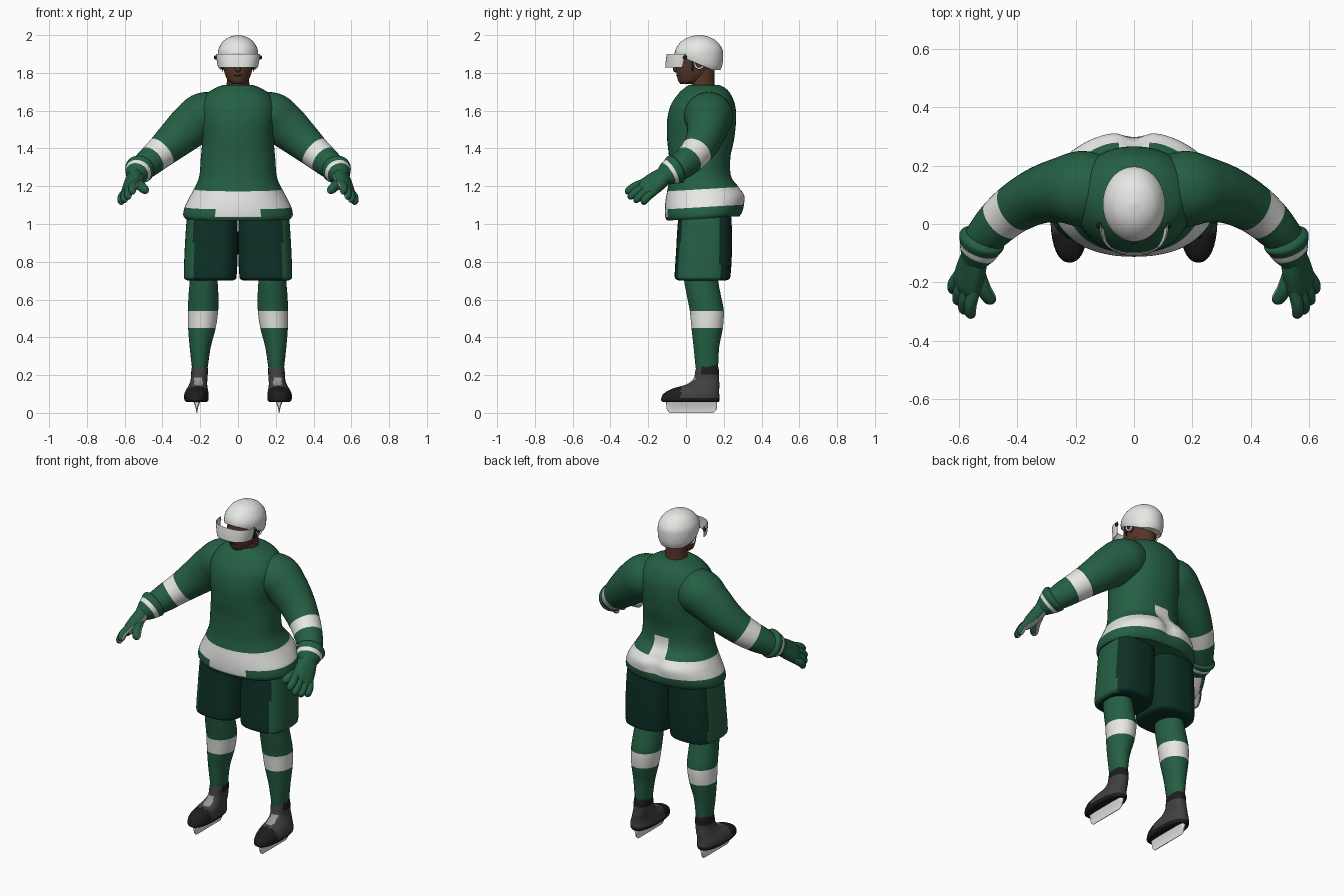
import bpy, bmesh, math
from mathutils import Vector

if "Cube" in bpy.data.objects:
    bpy.data.objects.remove(bpy.data.objects["Cube"], do_unlink=True)

PALETTE = {
    "jersey_green": (0.018, 0.115, 0.057),
    "dark_green": (0.004, 0.030, 0.020),
    "white": (0.80, 0.80, 0.78),
    "skin_brown": (0.095, 0.036, 0.020),
    "boot_grey": (0.050, 0.052, 0.052),
    "black": (0.012, 0.012, 0.013),
    "tongue_beige": (0.32, 0.31, 0.26),
    "palm_grey": (0.50, 0.49, 0.46),
}
MATS = {}
for label, rgb in PALETTE.items():
    m = bpy.data.materials.new(label)
    m.use_nodes = True
    m.diffuse_color = (*rgb, 1)
    m.node_tree.nodes["Principled BSDF"].inputs["Base Color"].default_value = (*rgb, 1)
    MATS[label] = m


def finish(name, bm, rule, mirror=False, shell=0):
    """Colour the faces by rule(t, centre, normal), smooth, add modifiers."""
    bmesh.ops.recalc_face_normals(bm, faces=bm.faces)
    bm.normal_update()
    layer = bm.faces.layers.float.get("t")
    used = []
    for f in bm.faces:
        key = rule
        if callable(rule):
            key = rule(f[layer], f.calc_center_median(), f.normal)
        if key not in used:
            used.append(key)
        f.material_index = used.index(key)
    if layer:
        bm.faces.layers.float.remove(layer)
    mesh = bpy.data.meshes.new(name)
    bm.to_mesh(mesh)
    bm.free()
    for key in used:
        mesh.materials.append(MATS[key])
    ob = bpy.data.objects.new(name, mesh)
    bpy.context.collection.objects.link(ob)
    bpy.ops.object.select_all(action="DESELECT")
    ob.select_set(True)
    bpy.context.view_layer.objects.active = ob
    bpy.ops.object.shade_smooth_by_angle(angle=math.radians(45))
    if shell:
        ob.modifiers.new("shell", "SOLIDIFY").thickness = shell
    if mirror:
        ob.modifiers.new("mirror", "MIRROR")
    return ob


def spline(p, t):
    i = min(int(t), len(p) - 2)
    u = t - i
    a, b, c, d = (p[max(0, min(len(p) - 1, i + k))] for k in (-1, 0, 1, 2))
    return [0.5 * (2*q + (r - o)*u + (2*o - 5*q + 4*r - s)*u*u + (3*q - o - 3*r + s)*u**3)
            for o, q, r, s in zip(a, b, c, d)]


def loft(name, sections, rule, side=None, power=2, steps=6, seg=40, warp=None,
         caps=True, trim=None, **kw):
    """Skin ellipses (x, y, z, a, b): level rings, or across the path if side is given."""
    bm = bmesh.new()
    layer = bm.faces.layers.float.new("t")
    count = (len(sections) - 1) * steps
    samples = [spline(sections, i / steps) for i in range(count + 1)]
    rings = []
    for i, s in enumerate(samples):
        ctr = Vector(s[:3])
        u, v = Vector((1, 0, 0)), Vector((0, 1, 0))
        if side:
            tan = Vector(samples[min(i + 1, count)][:3]) - Vector(samples[max(i - 1, 0)][:3])
            tan.normalize()
            u = Vector(side)
            u = (u - tan * u.dot(tan)).normalized()
            v = tan.cross(u)
        ring = []
        for k in range(seg):
            ang = 2 * math.pi * k / seg
            c, d = math.cos(ang), math.sin(ang)
            co = (ctr + u * s[3] * math.copysign(abs(c) ** (2 / power), c)
                  + v * s[4] * math.copysign(abs(d) ** (2 / power), d))
            ring.append(bm.verts.new(warp(co) if warp else co))
        rings.append(ring)
    for i in range(count):
        for k in range(seg):
            n = (k + 1) % seg
            f = bm.faces.new((rings[i][k], rings[i][n], rings[i + 1][n], rings[i + 1][k]))
            f[layer] = (i + 0.5) / steps
    if caps:
        bm.faces.new(rings[0])
        bm.faces.new(rings[-1])[layer] = len(sections) - 1
    if trim:
        bmesh.ops.bisect_plane(bm, geom=bm.verts[:] + bm.edges[:] + bm.faces[:],
                               plane_co=trim[0], plane_no=trim[1], clear_outer=True)
    return finish(name, bm, rule, **kw)


def blob(name, loc, size, mat, **kw):
    bm = bmesh.new()
    bmesh.ops.create_uvsphere(bm, u_segments=20, v_segments=12, radius=1)
    for v in bm.verts:
        v.co = Vector([p + c * s for p, c, s in zip(loc, v.co, size)])
    return finish(name, bm, mat, **kw)


# Jersey body: tilted hem, cleft at the back, white hip band
def jersey_warp(co):
    if co.y > 0.15:
        co.y -= 0.03 * math.exp(-(co.x / 0.04) ** 2 - ((co.z - 1.14) / 0.07) ** 2)
    co.z += 0.06 * (co.y - 0.1) * max(0, min(1, (1.4 - co.z) / 0.2))
    return co


def jersey_rule(t, c, n):
    dip = c.y < 0 and abs(c.x) < 0.12 and t > 1
    tail = c.y > 0.1 and abs(c.x) < 0.042 and 2 < t and c.z < 1.31
    return "white" if 2 < t < 4 or dip and t < 4 or tail else "jersey_green"


def body(z, half, front, back):
    return (0, (front + back) / 2, z, half, (back - front) / 2)


loft("jersey_body", [
    body(1.03, .28, -.10, .285), body(1.05, .29, -.11, .30), body(1.09, .282, -.112, .312),
    body(1.14, .258, -.108, .315), body(1.185, .234, -.10, .285), body(1.25, .206, -.09, .24),
    body(1.35, .197, -.09, .235), body(1.45, .19, -.10, .255), body(1.55, .2, -.10, .265),
    body(1.63, .2, -.08, .26), body(1.69, .165, -.04, .235), body(1.722, .115, -.005, .205),
    body(1.735, .08, .015, .175)], jersey_rule, power=2.2, seg=64, warp=jersey_warp)

# Sleeves with a white stripe
loft("sleeve", [
    (.06, .115, 1.60, .10, .09), (.17, .12, 1.575, .13, .125), (.25, .115, 1.52, .112, .118),
    (.33, .095, 1.45, .096, .102), (.405, .055, 1.383, .085, .086), (.455, .015, 1.34, .078, .078),
    (.49, -.02, 1.31, .072, .072), (.53, -.06, 1.275, .06, .06)],
    lambda t, c, n: "white" if 4 < t < 5 else "jersey_green", side=(0, 1, 0), mirror=True)

# Gloves: flared cuff, palm, fingers and thumb
across = Vector((.55, .64, -.55)).normalized()
along = Vector((.22, -.79, -.57)).normalized()
back_of_hand = along.cross(across).normalized()
knuckles = Vector((.571, -.205, 1.19))


def glove_rule(t, c, n):
    return "palm_grey" if n.dot(back_of_hand) < -0.5 else "jersey_green"


loft("glove_cuff", [
    (.515, -.042, 1.297, .066, .066), (.52, -.055, 1.29, .082, .078), (.528, -.078, 1.277, .072, .07),
    (.535, -.095, 1.267, .066, .062), (.55, -.13, 1.245, .045, .04)],
    lambda t, c, n: "white" if 2 < t < 3 else "jersey_green", side=across, mirror=True)
loft("glove_palm", [
    (.543, -.105, 1.262, .045, .04), (.555, -.15, 1.23, .058, .038),
    (.571, -.205, 1.19, .062, .033), (.578, -.235, 1.17, .052, .02)],
    glove_rule, side=across, power=2.4, mirror=True)


def digit(name, start, end, r):
    mid = (start + end) / 2 + back_of_hand * 0.008
    path = [(start, r), (mid, r * 1.08), (start.lerp(end, .88), r * .9), (end, r * .3)]
    loft(name, [(*p, q, q) for p, q in path], glove_rule, side=across, seg=16, mirror=True)


for name, shift, reach in (("index", -.045, .10), ("middle", -.015, .112),
                           ("ring", .016, .105), ("little", .046, .085)):
    root = knuckles + across * shift - along * 0.01
    digit(name + "_finger", root, knuckles + across * shift * 1.3 + along * reach, .02)
digit("thumb", Vector((.535, -.16, 1.225)), Vector((.485, -.272, 1.172)), .024)

# Shorts with a lighter side panel
loft("shorts_leg", [
    (.135, .1, 1.07, .13, .135), (.138, .099, 1.0, .136, .143), (.142, .095, .85, .141, .148),
    (.147, .088, .73, .14, .148), (.147, .087, .708, .134, .14), (.147, .087, .70, .115, .12)],
    lambda t, c, n: "jersey_green" if c.x > .235 and c.y < .18 and t < 4.5 else "dark_green",
    power=2.8, seg=56, mirror=True)

# Socks with a white stripe
loft("sock", [
    (.185, .075, .78, .075, .088), (.182, .08, .70, .074, .09), (.183, .095, .62, .079, .09),
    (.185, .11, .54, .08, .09), (.191, .112, .45, .073, .083), (.2, .108, .35, .056, .068),
    (.202, .11, .25, .043, .06), (.202, .11, .22, .038, .055)],
    lambda t, c, n: "white" if 3 < t < 4 else "jersey_green", mirror=True)


# Skates: boot and tapered blade
def boot_rule(t, c, n):
    if .135 < c.z < .19 and n.y < -.3 and abs(c.x - .21) < .022:
        return "tongue_beige"
    if c.y < -.03 or c.z < .08 or (c.z > .205 and c.y > .08):
        return "black"
    return "boot_grey"


loft("skate_boot", [
    (.22, .025, .058, .055, .148), (.22, .023, .07, .064, .155), (.22, .028, .10, .064, .148),
    (.216, .05, .127, .056, .126), (.211, .088, .15, .048, .089), (.206, .107, .18, .044, .068),
    (.203, .112, .225, .044, .062), (.203, .112, .25, .04, .057)],
    boot_rule, power=2.3, mirror=True)
loft("skate_blade", [
    (.218, .03, 0, .002, .115), (.218, .03, .015, .004, .13), (.218, .03, .035, .009, .134),
    (.218, .03, .064, .02, .135)], "white", power=5, steps=3, mirror=True)

# Head and neck
loft("neck", [(0, .095, 1.68, .07, .065), (0, .09, 1.74, .06, .062), (0, .085, 1.82, .06, .065)],
     "skin_brown")
loft("head", [
    (0, .0, 1.742, .028, .03), (0, .02, 1.755, .05, .06), (0, .037, 1.785, .066, .085),
    (0, .045, 1.82, .075, .096), (0, .05, 1.87, .08, .10), (0, .055, 1.93, .07, .085),
    (0, .06, 1.97, .03, .035)], "skin_brown")
blob("nose", (0, -.052, 1.822), (.015, .018, .02), "skin_brown")
blob("mouth", (0, -.043, 1.787), (.024, .009, .003), "black")
blob("ear", (.08, .07, 1.845), (.012, .02, .03), "skin_brown", mirror=True)

# Helmet shell cut on a slant, curved visor, rivets and ear loops
loft("helmet", [
    (0, .09, 1.815, .085, .092), (0, .08, 1.845, .10, .113), (0, .069, 1.89, .107, .128),
    (0, .069, 1.93, .102, .122), (0, .07, 1.968, .078, .092), (0, .07, 1.99, .045, .054),
    (0, .07, 2.0, .008, .01)], "white",
    trim=((0, -.05, 1.895), (0, -.42, -1)), shell=.006)
loft("visor", [(0, 0, 1.828, .106, .11), (0, 0, 1.865, .113, .107), (0, 0, 1.9, .117, .102)],
     "white", power=2.5, caps=False, trim=((0, -.01, 1.865), (0, 1, -.25)), shell=.004)
blob("visor_rivet", (.119, -.005, 1.882), (.009, .011, .011), "black", mirror=True)
bm = bmesh.new()
bmesh.ops.create_circle(bm, segments=20, radius=.024)
for v in bm.verts:
    v.co = Vector((.092, .07 + v.co.x, 1.852 + v.co.y * 1.2))
path = finish("ear_loop", bm, "white")
bpy.ops.object.convert(target="CURVE")
loop = bpy.context.object
loop.data.bevel_depth = .005
loop.data.materials.clear()
loop.data.materials.append(MATS["white"])
loop.modifiers.new("mirror", "MIRROR")
blob("chin_strap", (.083, .035, 1.84), (.004, .006, .035), "black", mirror=True)
